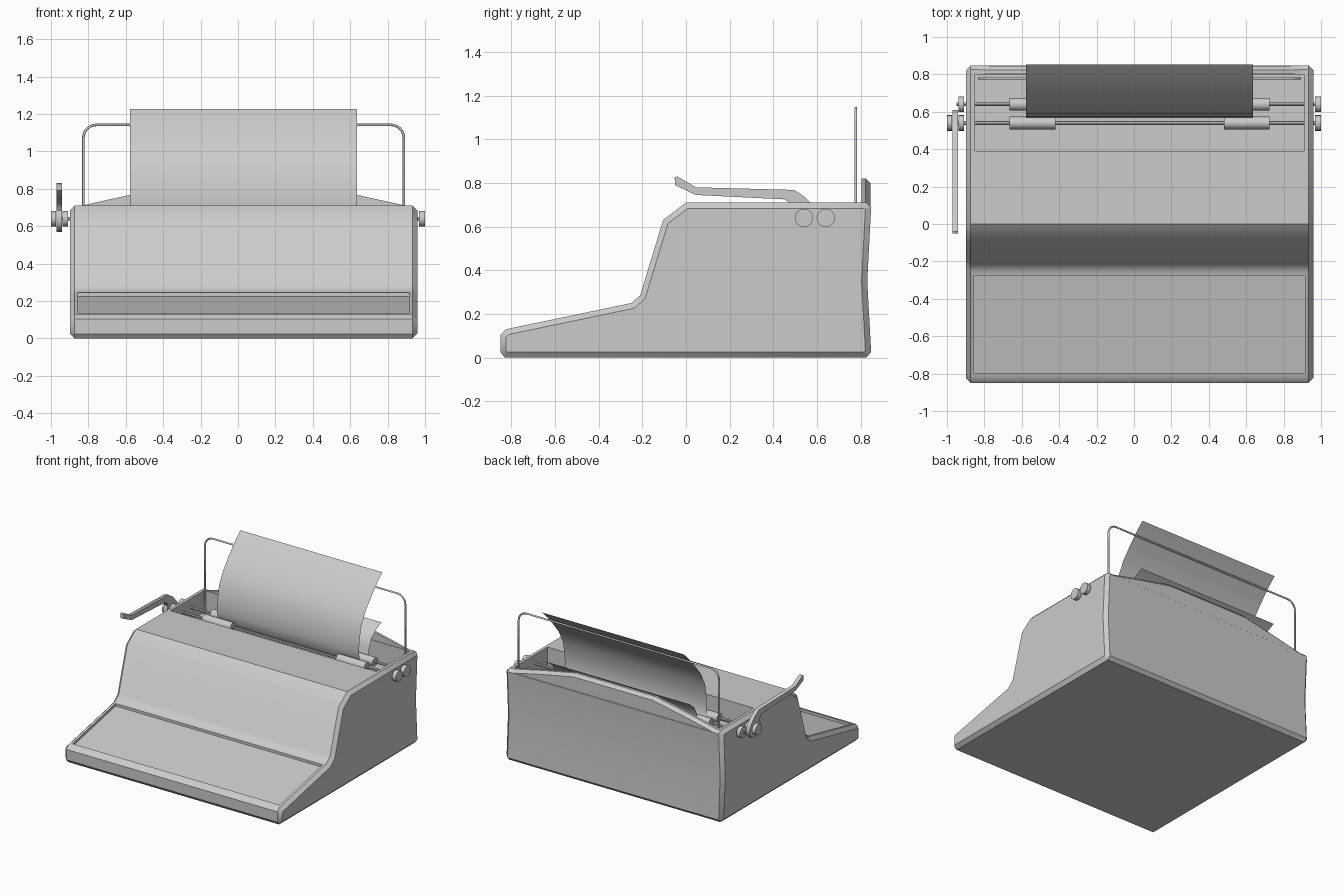
import bpy, bmesh, math
from mathutils import Vector

if "Cube" in bpy.data.objects:
    bpy.data.objects.remove(bpy.data.objects["Cube"])

CX = 0.03  # centre line of the casing


def make_object(name, bm, smooth=None):
    mesh = bpy.data.meshes.new(name)
    bm.to_mesh(mesh)
    bm.free()
    ob = bpy.data.objects.new(name, mesh)
    bpy.context.collection.objects.link(ob)
    if smooth:
        shade(ob, smooth)
    return ob


def activate(ob):
    bpy.ops.object.select_all(action='DESELECT')
    bpy.context.view_layer.objects.active = ob
    ob.select_set(True)


def shade(ob, degrees):
    activate(ob)
    bpy.ops.object.shade_smooth_by_angle(angle=math.radians(degrees))


def prism(name, pts, axis, a, b, chamfer_a=0, chamfer_b=0, smooth=None):
    """Extrude a (y,z) outline along x or an (x,z) outline along y; chamfer the caps."""
    bm = bmesh.new()
    put = (lambda p, t: (t, p[0], p[1])) if axis == 'x' else (lambda p, t: (p[0], t, p[1]))
    va = [bm.verts.new(put(p, a)) for p in pts]
    vb = [bm.verts.new(put(p, b)) for p in pts]
    caps = [bm.faces.new(va), bm.faces.new(vb)]
    n = len(pts)
    for i in range(n):
        j = (i + 1) % n
        bm.faces.new((va[i], va[j], vb[j], vb[i]))
    bmesh.ops.recalc_face_normals(bm, faces=bm.faces[:])
    for cap, c in zip(caps, (chamfer_a, chamfer_b)):
        if c:
            bmesh.ops.inset_individual(bm, faces=[cap], thickness=c, depth=c,
                                       use_even_offset=True)
    return make_object(name, bm, smooth)


def rod(name, x0, x1, y, z, r, sides=12):
    pts = [(y + r * math.cos(2 * math.pi * i / sides),
            z + r * math.sin(2 * math.pi * i / sides)) for i in range(sides)]
    return prism(name, pts, 'x', x0, x1, smooth=35)


def cut(ob, cutter):
    mod = ob.modifiers.new("cut", 'BOOLEAN')
    mod.operation = 'DIFFERENCE'
    mod.solver = 'EXACT'
    mod.object = cutter
    activate(ob)
    bpy.ops.object.modifier_apply(modifier=mod.name)
    bpy.data.objects.remove(cutter)


# Casing: one side profile with chamfered cheeks
profile = [(-0.83, 0), (-0.85, 0.025), (-0.85, 0.105), (-0.825, 0.13), (-0.25, 0.25),
           (-0.21, 0.285), (-0.105, 0.63), (0, 0.71), (0.825, 0.71), (0.848, 0.69),
           (0.83, 0.35), (0.848, 0.025), (0.825, 0)]
casing = prism("casing", profile, 'x', CX - 0.903, CX + 0.903, 0.026, 0.026)

# Sunken keyboard panel and open carriage bay
cut(casing, prism("keyboard_cutter", [(-0.80, 0.115), (-0.275, 0.225), (-0.275, 0.4), (-0.80, 0.4)],
                  'x', CX - 0.885, CX + 0.885))
cut(casing, prism("bay_cutter", [(0.39, 0.54), (0.80, 0.54), (0.80, 0.9), (0.39, 0.9)],
                  'x', CX - 0.88, CX + 0.88))
shade(casing, 36.5)

# Raised crest along the back wall
half = [(0.88, 0.62), (0.88, 0.707), (0.61, 0.767), (0.34, 0.82)]
crest = [(CX + x, z) for x, z in half] + [(CX - x, z) for x, z in reversed(half)]
prism("back_crest", crest, 'y', 0.804, 0.823, 0, 0.022)

# Carriage shafts, rollers and end knobs
Z = 0.64
for label, y in (("front", 0.54), ("rear", 0.64)):
    rod(label + "_shaft", -0.95, 0.98, y, Z, 0.01, 8)
    rod(label + "_right_knob", 0.968, 1.0, y, Z, 0.042, 16)
rod("front_left_roller", -0.665, -0.42, 0.54, Z, 0.034)
rod("front_right_roller", 0.48, 0.725, 0.54, Z, 0.034)
rod("platen", -0.665, 0.725, 0.64, Z, 0.034)
rod("rear_left_knob", -0.938, -0.908, 0.64, Z, 0.042, 16)
rod("front_left_knob", -1.0, -0.972, 0.54, Z, 0.042, 16)
rod("front_left_collar", -0.938, -0.908, 0.54, Z, 0.042, 16)

# Return lever: hub disc and cranked arm in one outline
hub = [(0.54 + 0.07 * math.cos(math.radians(t)), Z + 0.07 * math.sin(math.radians(t)))
       for t in range(-220, 51, 27)]
arm = [(0.545, 0.735), (0.495, 0.768), (0.045, 0.78), (-0.04, 0.83), (-0.052, 0.825),
       (-0.05, 0.79), (0.045, 0.745), (0.45, 0.725), (0.475, 0.71)]
prism("return_lever", hub + arm, 'x', -0.97, -0.94, smooth=35)

# Paper sheet wrapped under the platen
sheet = [(0.842, 0.845), (0.78, 0.815), (0.72, 0.765), (0.69, 0.70), (0.683, 0.635),
         (0.667, 0.608), (0.635, 0.596), (0.60, 0.61), (0.58, 0.64), (0.567, 0.71),
         (0.573, 0.79), (0.592, 0.90), (0.645, 1.0), (0.71, 1.08), (0.78, 1.16), (0.852, 1.228)]
bm = bmesh.new()
rows = [(bm.verts.new((-0.577, y, z)), bm.verts.new((0.637, y, z))) for y, z in sheet]
for (a, b), (c, d) in zip(rows, rows[1:]):
    bm.faces.new((a, c, d, b))
make_object("paper_sheet", bm, 60)

# Wire paper support with rounded corners
path, r, w, top = [], 0.07, 0.857, 1.142
path.append(Vector((CX - w, 0.778, 0.54)))
for side, start in ((-1, 180), (1, 90)):
    for k in range(7):
        t = math.radians(start - 15 * k)
        path.append(Vector((CX + side * (w - r) + r * math.cos(t), 0.778,
                            top - r + r * math.sin(t))))
path.append(Vector((CX + w, 0.778, 0.54)))
curve = bpy.data.curves.new("paper_support", 'CURVE')
curve.dimensions = '3D'
curve.bevel_depth = 0.007
curve.bevel_resolution = 1
curve.use_fill_caps = True
spline = curve.splines.new('POLY')
spline.points.add(len(path) - 1)
for p, v in zip(spline.points, path):
    p.co = (*v, 1)
bpy.context.collection.objects.link(bpy.data.objects.new("paper_support", curve))
